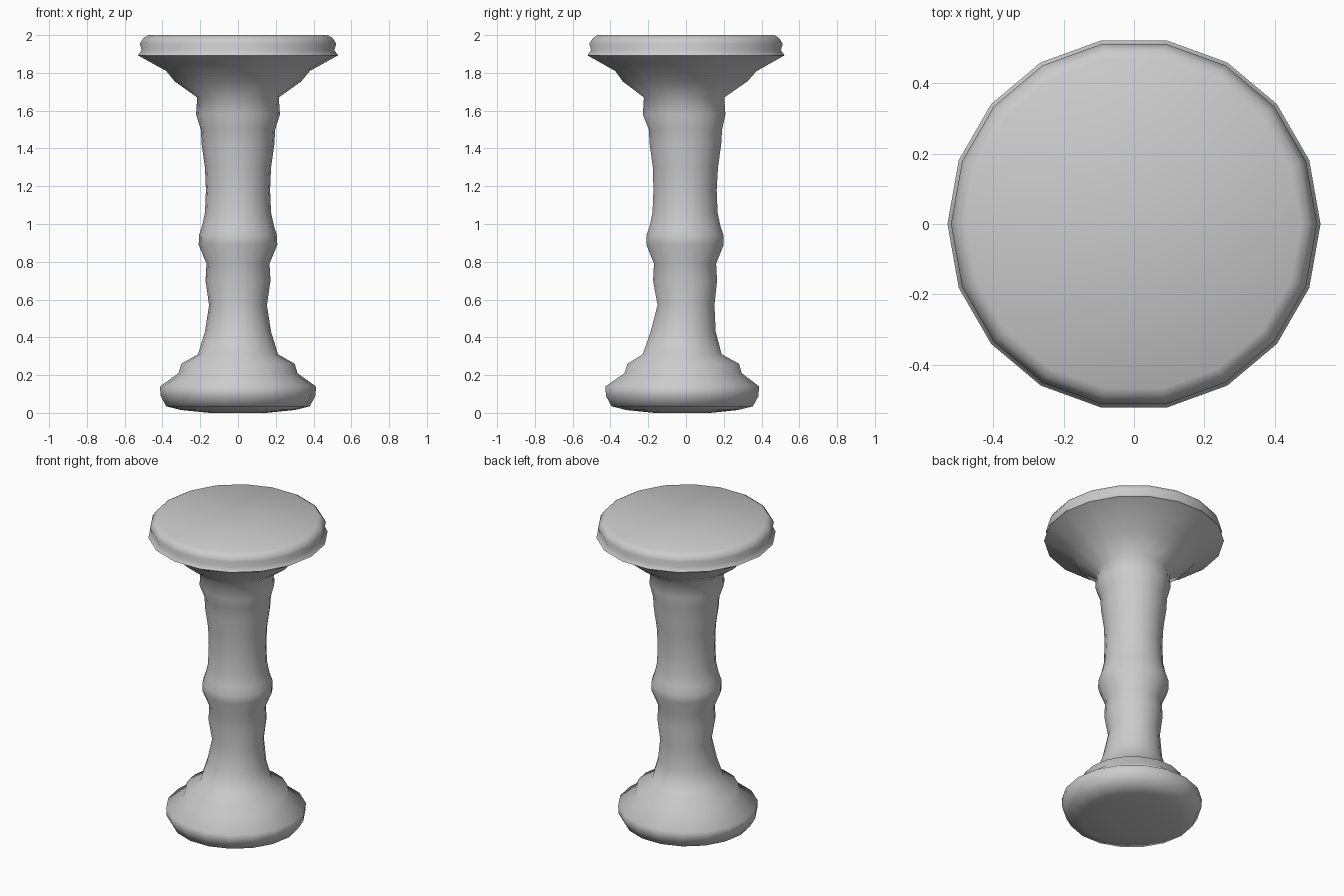
import bpy, bmesh, math

SIDES = 18


def lathe(name, rings):
    """Revolve (radius, z, y offset) rings into a closed solid."""
    bm = bmesh.new()
    loops = []
    for r, z, cy in rings:
        loops.append([bm.verts.new((r * math.cos(2 * math.pi * i / SIDES),
                                    cy + r * math.sin(2 * math.pi * i / SIDES), z))
                      for i in range(SIDES)])
    for a, b in zip(loops, loops[1:]):
        for i in range(SIDES):
            j = (i + 1) % SIDES
            bm.faces.new((a[i], a[j], b[j], b[i]))
    bm.faces.new(loops[0][::-1])
    bm.faces.new(loops[-1])
    me = bpy.data.meshes.new(name)
    bm.to_mesh(me)
    bm.free()
    ob = bpy.data.objects.new(name, me)
    bpy.context.collection.objects.link(ob)
    bpy.ops.object.select_all(action='DESELECT')
    ob.select_set(True)
    bpy.context.view_layer.objects.active = ob
    bpy.ops.object.shade_smooth_by_angle(angle=math.radians(60))
    return ob


# Whole turned pedestal: base, shaft with collars, flared top plate
lathe("turned_pedestal", [
    # rounded foot
    (0.15, 0.0, -0.02), (0.30, 0.015, -0.02), (0.38, 0.035, -0.02),
    (0.41, 0.09, -0.02), (0.413, 0.14, -0.02), (0.315, 0.21, -0.015),
    (0.30, 0.26, -0.015), (0.212, 0.31, -0.02),
    # lower shaft
    (0.175, 0.43, -0.015), (0.153, 0.57, 0.0), (0.172, 0.70, -0.005),
    (0.167, 0.79, -0.005),
    # middle collar
    (0.208, 0.89, -0.005), (0.207, 0.94, -0.005), (0.19, 0.99, -0.005),
    # upper shaft
    (0.175, 1.06, -0.005), (0.170, 1.18, -0.005), (0.175, 1.30, -0.003),
    (0.192, 1.42, -0.003), (0.197, 1.50, -0.003),
    # upper collar
    (0.222, 1.58, -0.01), (0.216, 1.67, -0.01),
    # flared underside and top plate
    (0.335, 1.755, -0.005), (0.38, 1.81, 0.0), (0.53, 1.893, 0.0),
    (0.51, 1.92, 0.0), (0.52, 1.955, 0.0), (0.50, 1.985, 0.0),
    (0.475, 2.0, 0.0),
])
